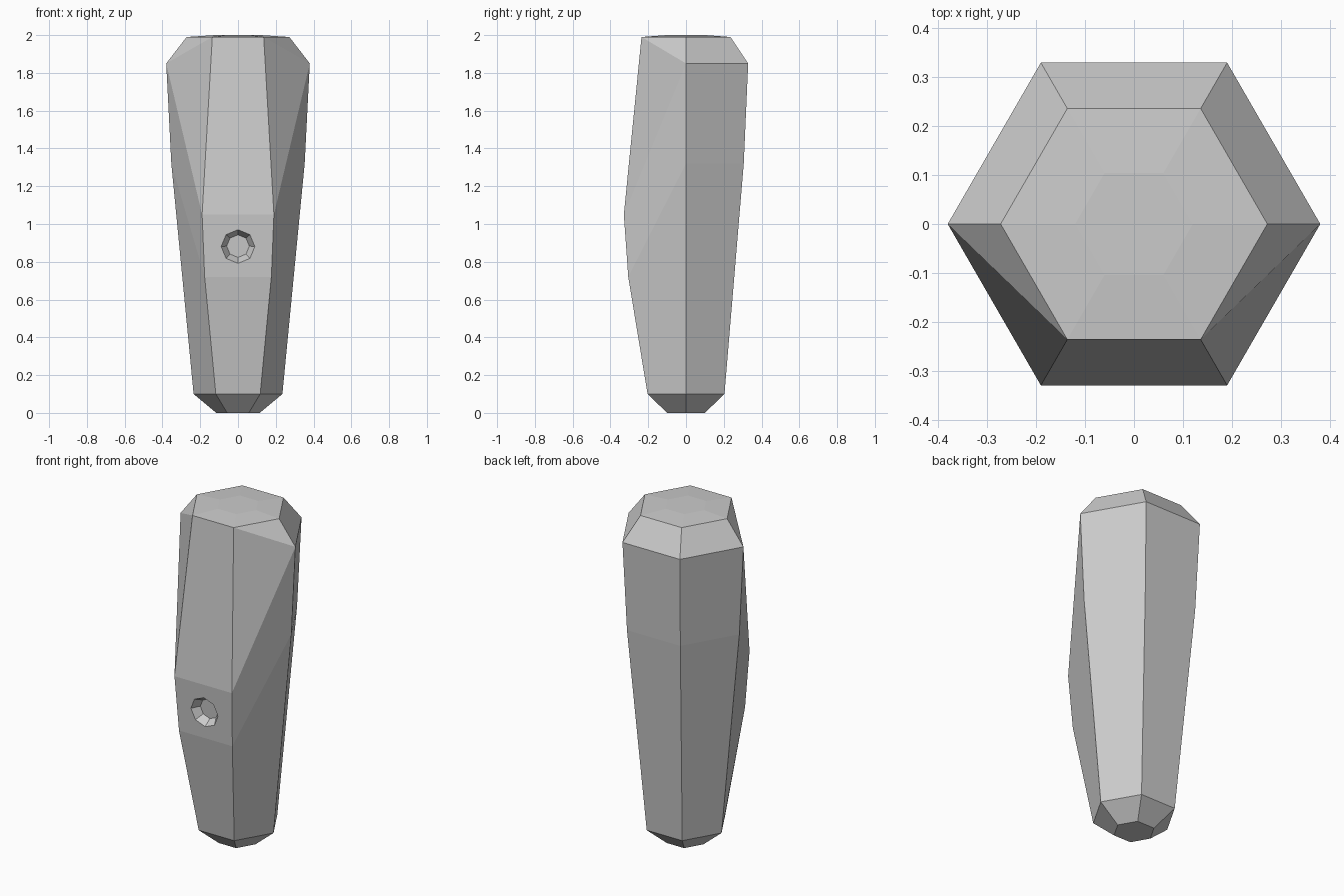
import bpy, bmesh, math
from mathutils import Vector, Matrix

if "Cube" in bpy.data.objects:
    bpy.data.objects.remove(bpy.data.objects["Cube"])


def hex_ring(bm, r, z, front_z=None):
    """Six points with corners on the x axis; the two front corners may sit lower."""
    ring = []
    for i in range(6):
        a = math.radians(60 * i)
        h = front_z if front_z is not None and i in (4, 5) else z
        ring.append(bm.verts.new((r * math.cos(a), r * math.sin(a), h)))
    return ring


def make_object(name, bm):
    bmesh.ops.recalc_face_normals(bm, faces=bm.faces[:])
    mesh = bpy.data.meshes.new(name)
    bm.to_mesh(mesh)
    bm.free()
    obj = bpy.data.objects.new(name, mesh)
    bpy.context.collection.objects.link(obj)
    return obj


# Hexagonal body: radius, height, lowered height of the front corners
profile = [(0.115, 0.0, None), (0.235, 0.10, None), (0.353, 1.32, 0.72),
           (0.38, 1.85, 1.05), (0.272, 1.99, None), (0.12, 2.0, None)]
bm = bmesh.new()
rings = [hex_ring(bm, *p) for p in profile]
for k, (lo, hi) in enumerate(zip(rings, rings[1:])):
    for i in range(6):
        j = (i + 1) % 6
        if k == 3 and i in (3, 5):
            # twisted shoulder facets, split from the side corner to the top front corner
            side, front = (i, j) if i == 3 else (j, i)
            bm.faces.new((lo[side], lo[front], hi[front]))
            bm.faces.new((lo[side], hi[front], hi[side]))
        else:
            bm.faces.new((lo[i], lo[j], hi[j], hi[i]))
bm.faces.new(rings[0])
bm.faces.new(rings[-1])
body = make_object("body", bm)

# Tapered octagonal cutter for the front socket
bm = bmesh.new()
into = Vector((0, 1, 0.06)).normalized()
centre = Vector((0, -0.32, 0.88))
depth, lip, wide, narrow = 0.05, 0.03, 0.091, 0.06
outer = wide + (wide - narrow) * lip / depth
place = (Matrix.Translation(centre + into * (depth - lip) / 2)
         @ into.to_track_quat('Z', 'Y').to_matrix().to_4x4())
bmesh.ops.create_cone(bm, cap_ends=True, segments=8, radius1=outer,
                      radius2=narrow, depth=depth + lip, matrix=place)
cutter = make_object("socket_cutter", bm)
cutter.hide_render = True
cutter.hide_set(True)

# Recessed socket
mod = body.modifiers.new("socket", 'BOOLEAN')
mod.operation = 'DIFFERENCE'
mod.solver = 'EXACT'
mod.object = cutter
